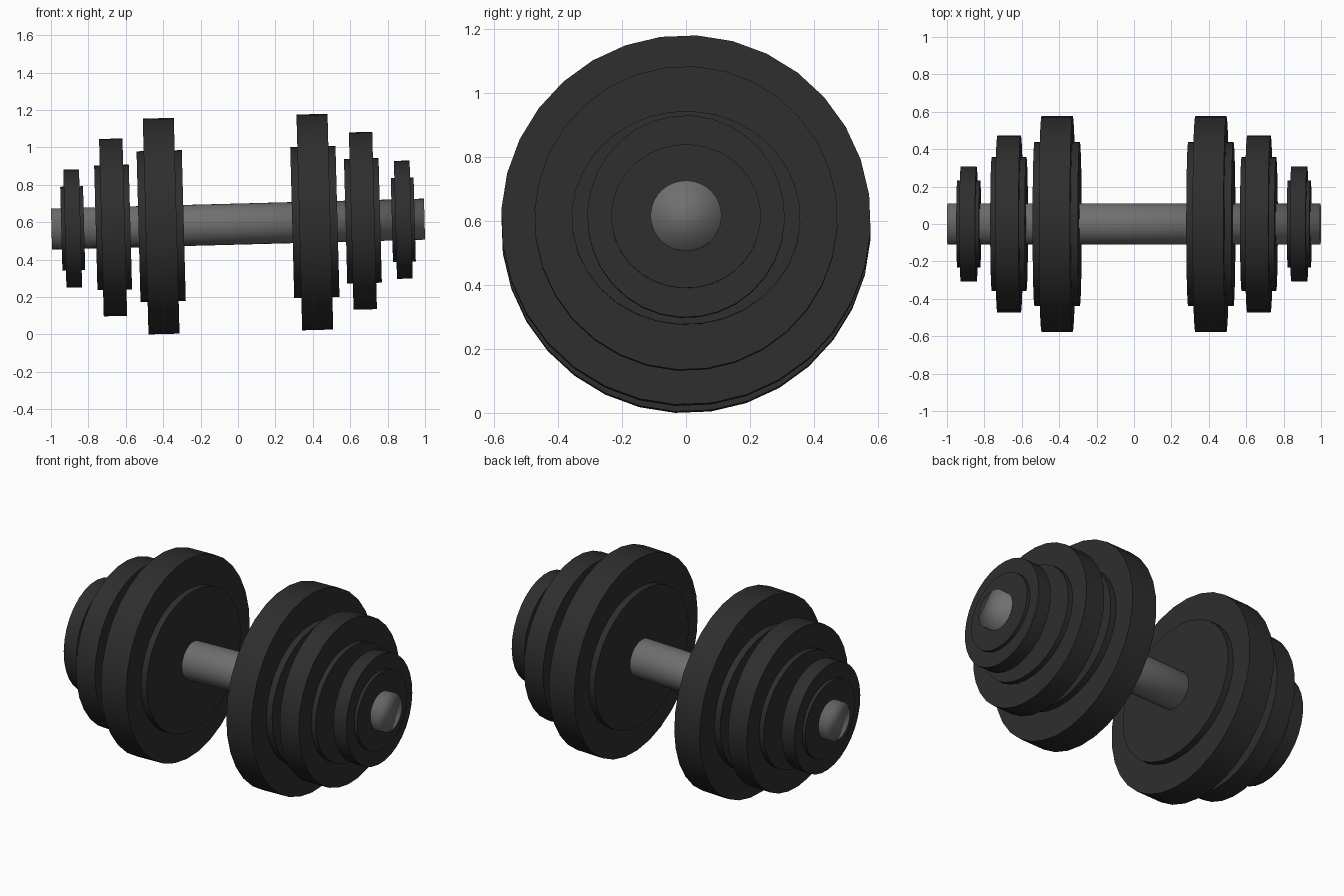
import bpy, bmesh, math
from mathutils import Matrix

if "Cube" in bpy.data.objects:
    bpy.data.objects.remove(bpy.data.objects["Cube"])

TILT = 0.0265                      # the whole dumbbell leans slightly, right end up
SIDES = 32
FRAME = Matrix.Translation((0, 0, 0.590)) @ Matrix.Rotation(math.pi / 2 - TILT, 4, 'Y')


def material(name, v):
    m = bpy.data.materials.new(name)
    m.diffuse_color = (v, v, v, 1)
    m.use_nodes = True
    m.node_tree.nodes["Principled BSDF"].inputs["Base Color"].default_value = m.diffuse_color
    return m


rubber = material("black_rubber", 0.027)
steel = material("grey_steel", 0.16)


def add_disc(bm, pos, width, ry, rz):
    """Slightly oval cylinder on the bar axis (local z); local x points down."""
    mat = (Matrix.Translation((0, 0, pos)) @ Matrix.Diagonal((rz, ry, 1, 1))
           @ Matrix.Rotation(math.radians(-3.4), 4, 'Z'))
    bmesh.ops.create_cone(bm, cap_ends=True, segments=SIDES, radius1=1, radius2=1,
                          depth=width, matrix=mat)


def make_part(name, mat, discs, sharp=True):
    bm = bmesh.new()
    for d in discs:
        add_disc(bm, *d)
    bmesh.ops.recalc_face_normals(bm, faces=bm.faces)
    me = bpy.data.meshes.new(name)
    bm.to_mesh(me)
    bm.free()
    ob = bpy.data.objects.new(name, me)
    bpy.context.collection.objects.link(ob)
    me.materials.append(mat)
    ob.matrix_world = FRAME
    me.shade_smooth()
    if sharp:
        me.set_sharp_from_angle(angle=math.radians(30))
    return ob


# Handle bar running right through
make_part("bar", steel, [(0, 1.995, 0.111, 0.110)], sharp=False)

# Plates: name, distance, rim (width, ry, rz), hub (width, ry, rz)
PLATES = [
    ("large_plate", 0.411, (0.166, 0.578, 0.578), (0.242, 0.440, 0.404)),
    ("medium_plate", 0.668, (0.125, 0.474, 0.475), (0.185, 0.358, 0.334)),
    ("small_plate", 0.884, (0.084, 0.309, 0.316), (0.122, 0.234, 0.225)),
]
for side, s in (("left", -1), ("right", 1)):
    for name, x, rim, hub in PLATES:
        make_part(f"{side}_{name}", rubber, [(s * x, *rim), (s * x, *hub)])
